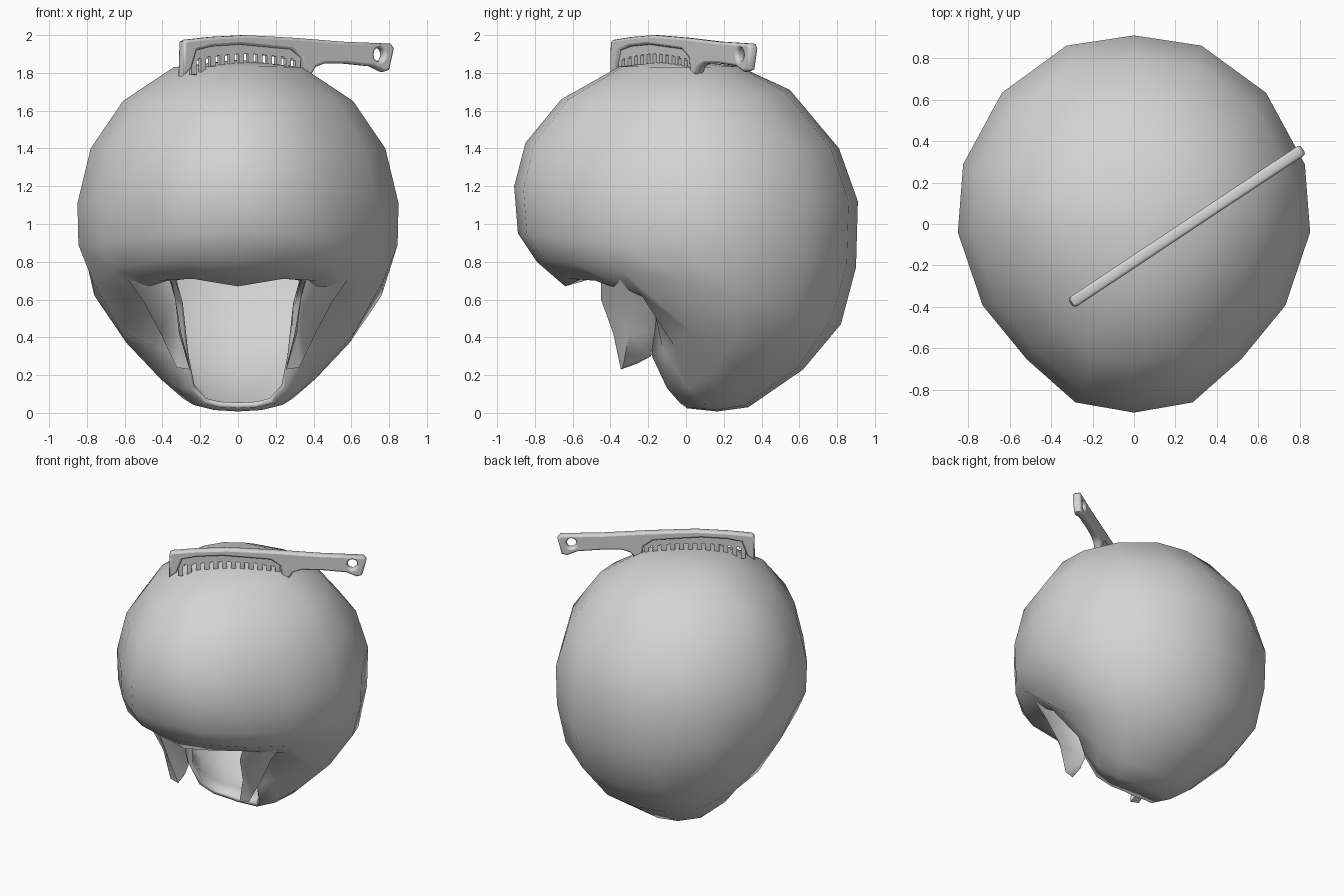
import bpy, bmesh, math
from mathutils import Matrix, Vector

if "Cube" in bpy.data.objects:
    bpy.data.objects.remove(bpy.data.objects["Cube"])

grey = bpy.data.materials.new("plain_grey")
grey.diffuse_color = (0.66, 0.66, 0.66, 1)
grey.use_nodes = True
grey.node_tree.nodes["Principled BSDF"].inputs["Base Color"].default_value = grey.diffuse_color


def finish(obj, angle):
    obj.data.materials.clear()
    obj.data.materials.append(grey)
    bpy.ops.object.select_all(action='DESELECT')
    obj.select_set(True)
    bpy.context.view_layer.objects.active = obj
    bpy.ops.object.shade_smooth_by_angle(angle=math.radians(angle))


def add_mesh(name, bm):
    bmesh.ops.recalc_face_normals(bm, faces=bm.faces)
    me = bpy.data.meshes.new(name)
    bm.to_mesh(me)
    bm.free()
    obj = bpy.data.objects.new(name, me)
    bpy.context.collection.objects.link(obj)
    return obj


# Hair cap: upper rings as (front y, front z, half width, side z, back y, back z)
UPPER = [(-.35, 1.835, .34, 1.83, .28, 1.835), (-.66, 1.66, .61, 1.65, .55, 1.71),
         (-.85, 1.43, .78, 1.40, .81, 1.40), (-.91, 1.20, .85, 1.11, .91, 1.12),
         (-.89, .95, .845, .89, .90, .77)]
# Egg-shaped plan: width factor and y shift of each column, front to back
WIDTH = [1, .87, .86, .93, 1, 1.05, 1.06, 1, 1]
SHIFT = [0, -.02, -.01, -.045, -.04, -.06, -.01, .02, 0]
# Lower rings, half of each, from front centre to back centre
LOWER = [
    [(0, -.79, .80), (.27, -.75, .81), (.51, -.58, .79), (.68, -.35, .76), (.77, -.03, .70),
     (.76, .27, .62), (.60, .57, .53), (.32, .77, .49), (0, .82, .47)],
    [(0, -.64, .67), (.24, -.62, .71), (.42, -.48, .70), (.55, -.24, .63), (.62, .03, .43),
     (.59, .25, .37), (.46, .46, .28), (.24, .59, .24), (0, .62, .23)],
    [(0, -.57, .69), (.24, -.54, .715), (.36, -.42, .70), (.40, -.18, .59), (.44, -.06, .35),
     (.41, .12, .18), (.29, .24, .075), (.15, .31, .04), (0, .33, .03)],
    [(0, -.50, .71), (.24, -.48, .72), (.33, -.40, .70), (.30, -.16, .57), (.28, -.18, .30),
     (.25, -.10, .13), (.18, -.03, .05), (.10, 0, .03), (0, 0, .025)]]
# Rounded underside halfway to the rim
under = [((a[0] + b[0]) / 2, (a[1] + b[1]) / 2, (a[2] + b[2]) / 2 - (.02 if k > 4 else 0))
         for k, (a, b) in enumerate(zip(LOWER[2], LOWER[3]))]
LOWER.insert(3, under)

rings = []
for yf, zf, w, zs, yb, zb in UPPER:
    half = []
    for k in range(9):
        a = math.pi * k / 8
        c, s = math.cos(a), math.sin(a)
        end, z_end = (yf, zf) if c > 0 else (yb, zb)
        half.append((w * s * WIDTH[k], end * abs(c) + SHIFT[k] * w / .85,
                     zs + (z_end - zs) * c * c))
    rings.append(half)
rings += LOWER

bm = bmesh.new()
pole = bm.verts.new((0, -.03, 1.87))
prev = None
for half in rings:
    loop = half + [(-x, y, z) for x, y, z in half[-2:0:-1]]
    cur = [bm.verts.new(p) for p in loop]
    for i in range(16):
        j = (i + 1) % 16
        bm.faces.new((prev[i], prev[j], cur[j], cur[i]) if prev else (pole, cur[j], cur[i]))
    prev = cur
hair = add_mesh("hair_cap", bm)
solid = hair.modifiers.new("thickness", 'SOLIDIFY')
solid.thickness = 0.03
solid.offset = -1
finish(hair, 80)

# Side locks hanging in front of the ears: front, outer, back, inner corners
LOCK = [[(.37, -.45, .74), (.62, -.36, .76), (.50, -.14, .72), (.36, -.30, .74)],
        [(.33, -.45, .60), (.50, -.33, .59), (.39, -.15, .58), (.33, -.30, .60)],
        [(.31, -.385, .42), (.41, -.30, .42), (.33, -.165, .43), (.30, -.27, .42)],
        [(.255, -.345, .23), (.325, -.335, .24), (.28, -.185, .30), (.26, -.26, .26)]]
for side, name in ((1, "right_side_lock"), (-1, "left_side_lock")):
    bm = bmesh.new()
    rows = [[bm.verts.new((x * side, y, z)) for x, y, z in r] for r in LOCK]
    for a, b in zip(rows, rows[1:]):
        for i in range(4):
            j = (i + 1) % 4
            bm.faces.new((a[i], a[j], b[j], b[i]))
    bm.faces.new(rows[0])
    bm.faces.new(rows[-1])
    finish(add_mesh(name, bm), 85)

# Comb stuck diagonally into the crown: drawn flat, then stood up and turned
TURN = math.atan(0.664)
PLACE = (Matrix.Translation((.25, -.015, 0)) @ Matrix.Rotation(TURN, 4, 'Z')
         @ Matrix.Rotation(math.pi / 2, 4, 'X'))


def along(x):
    return (x - .25) / math.cos(TURN)


def flat_part(name, outlines, depth, bevel):
    cu = bpy.data.curves.new(name, 'CURVE')
    cu.dimensions = '2D'
    cu.fill_mode = 'BOTH'
    cu.extrude = depth - bevel
    cu.bevel_depth = bevel
    cu.offset = -bevel
    cu.bevel_resolution = 1
    for pts in outlines:
        sp = cu.splines.new('POLY')
        sp.points.add(len(pts) - 1)
        for p, (x, z) in zip(sp.points, pts):
            p.co = (along(x), z, 0, 1)
        sp.use_cyclic_u = True
    tmp = bpy.data.objects.new(name + "_curve", cu)
    bpy.context.collection.objects.link(tmp)
    bpy.context.view_layer.update()
    me = bpy.data.meshes.new_from_object(tmp.evaluated_get(bpy.context.evaluated_depsgraph_get()))
    bpy.data.objects.remove(tmp)
    me.transform(PLACE)
    obj = bpy.data.objects.new(name, me)
    bpy.context.collection.objects.link(obj)
    finish(obj, 50)


frame = [(-.305, 1.78), (-.30, 1.965), (-.285, 1.975), (-.15, 1.99), (.03, 2.0), (.30, 1.985),
         (.55, 1.965), (.80, 1.955), (.815, 1.93), (.79, 1.815), (.76, 1.805), (.70, 1.835),
         (.55, 1.85), (.45, 1.85), (.40, 1.83), (.375, 1.785), (.335, 1.80), (.325, 1.88),
         (.27, 1.925), (0, 1.95), (-.15, 1.94), (-.23, 1.92), (-.26, 1.82)]
hole = [(.735 + .028 * math.cos(i * math.pi / 6), 1.897 + .036 * math.sin(i * math.pi / 6))
        for i in range(12)]
flat_part("comb_frame", [frame, hole], .028, .014)

# Thin comb web with the teeth cut into its lower edge
web = [(-.27, 1.93), (0, 1.96), (.34, 1.93)]
teeth = 12
step = .60 / teeth
for i in reversed(range(teeth)):
    x = -.265 + i * step
    top = 1.90 - .035 * ((i - 5.5) / 5.5) ** 2
    web += [(x + step, top), (x + step * .8, top), (x + step * .8, 1.79),
            (x + step * .25, 1.79), (x + step * .25, top), (x, top)]
clean = [p for i, p in enumerate(web) if i == 0 or (Vector(p) - Vector(web[i - 1])).length > .002]
flat_part("comb_teeth", [clean], .012, .002)
